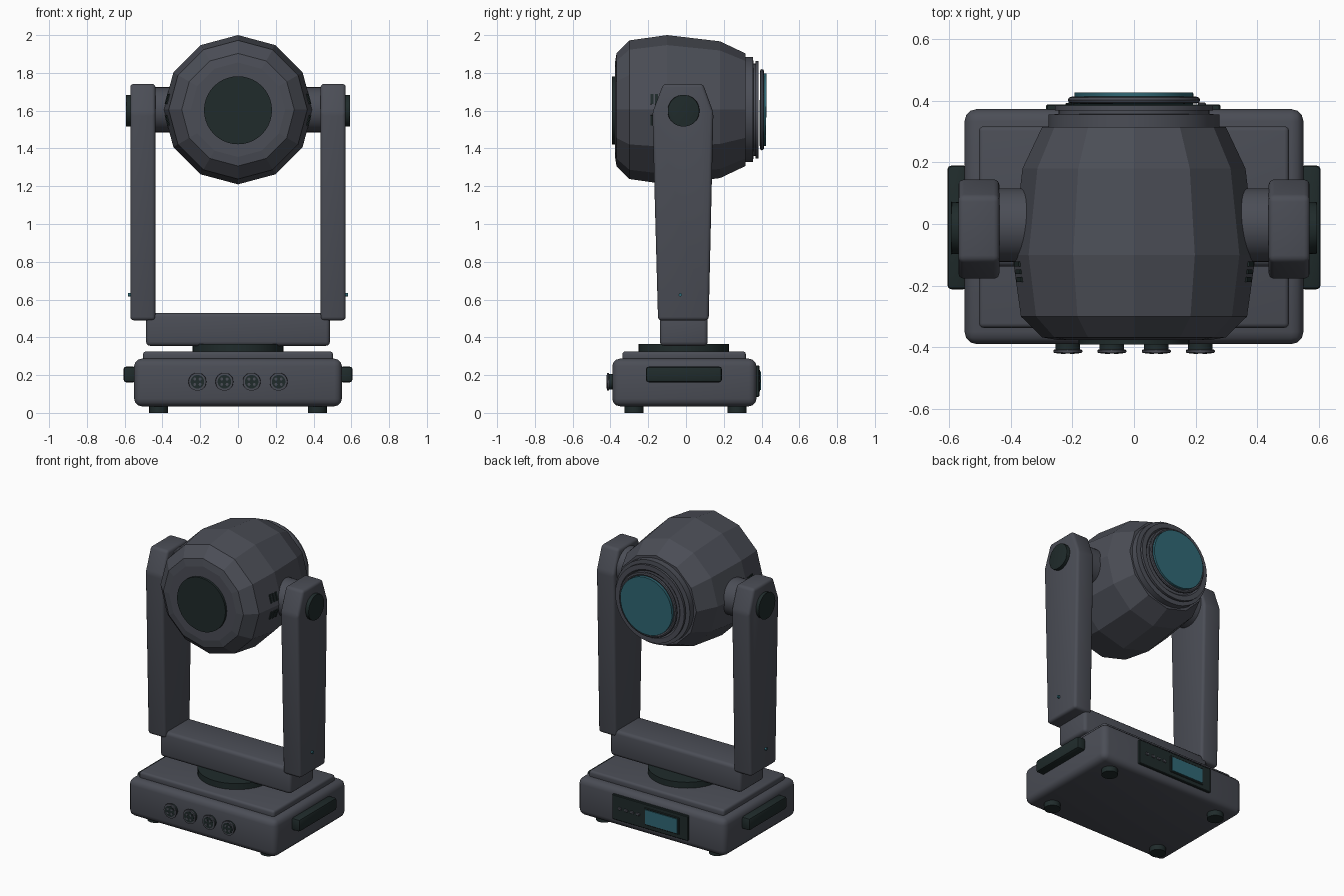
import bpy, bmesh, math
from mathutils import Matrix, Vector

if "Cube" in bpy.data.objects:
    bpy.data.objects.remove(bpy.data.objects["Cube"])


def material(name, rgb):
    m = bpy.data.materials.new(name)
    m.diffuse_color = (*rgb, 1)
    m.use_nodes = True
    m.node_tree.nodes["Principled BSDF"].inputs["Base Color"].default_value = m.diffuse_color
    return m


GREY = material("charcoal grey", (0.070, 0.075, 0.093))
DARK = material("dark green black", (0.014, 0.024, 0.024))
TEAL = material("teal glass", (0.030, 0.140, 0.180))
AXIS = {"x": Vector((1, 0, 0)), "y": Vector((0, 1, 0)), "z": Vector((0, 0, 1))}


def finish(name, bm, mat, bevel=0, segs=3, smooth=True):
    if bevel:
        edges = [e for e in bm.edges if e.calc_face_angle(0) > 0.6]
        bmesh.ops.bevel(bm, geom=edges, offset=bevel, segments=segs,
                        profile=0.5, affect='EDGES', clamp_overlap=True)
    bmesh.ops.recalc_face_normals(bm, faces=bm.faces)
    me = bpy.data.meshes.new(name)
    bm.to_mesh(me)
    bm.free()
    me.materials.append(mat)
    if smooth:
        for p in me.polygons:
            p.use_smooth = True
        me.set_sharp_from_angle(angle=math.radians(32))
    ob = bpy.data.objects.new(name, me)
    bpy.context.collection.objects.link(ob)
    return ob


def box(name, x, y, z, mat, bevel=0, segs=3):
    bm = bmesh.new()
    bmesh.ops.create_cube(bm, size=1)
    for v in bm.verts:
        for i, (lo, hi) in enumerate((x, y, z)):
            v.co[i] = lo if v.co[i] < 0 else hi
    return finish(name, bm, mat, bevel, segs)


def cyl(name, axis, start, length, r, mat, n=32, bevel=0):
    """Cylinder that begins at start and runs along an axis (signed length)."""
    bm = bmesh.new()
    bmesh.ops.create_cone(bm, cap_ends=True, segments=n, radius1=r, radius2=r,
                          depth=abs(length))
    d = AXIS[axis] * length
    rot = Vector((0, 0, 1)).rotation_difference(d).to_matrix().to_4x4()
    bm.transform(Matrix.Translation(Vector(start) + d / 2) @ rot)
    return finish(name, bm, mat, bevel, 2)


def lathe_y(name, profile, cz, n, mat, smooth, closed=False):
    """Revolve (y, radius) points about the y axis at height cz."""
    bm = bmesh.new()
    rings = [[bm.verts.new((r * math.sin(2 * math.pi * i / n), y,
                            cz + r * math.cos(2 * math.pi * i / n)))
              for i in range(n)] for y, r in profile]
    pairs = list(zip(rings, rings[1:]))
    if closed:
        pairs.append((rings[-1], rings[0]))
    else:
        bm.faces.new(rings[0])
        bm.faces.new(rings[-1])
    for a, b in pairs:
        for i in range(n):
            j = (i + 1) % n
            bm.faces.new((a[i], a[j], b[j], b[i]))
    return finish(name, bm, mat, smooth=smooth)


# Base with upper deck and turntable
box("base", (-.55, .55), (-.39, .373), (.035, .287), GREY, .04)
box("base_deck", (-.503, .503), (-.337, .317), (.27, .325), GREY, .015)
cyl("turntable", "z", (0, -.012, .32), .045, .24, DARK, 40)

# Feet
for x in (-.42, .42):
    for y in (-.275, .27):
        cyl("foot", "z", (x, y, 0), .045, .05, DARK, 24)

# Front sockets: stem, flange, dark insert and contact pins
for x in (-.215, -.072, .072, .215):
    c = (x, -.38, .165)
    cyl("socket_stem", "y", c, -.032, .04, DARK, 24)
    cyl("socket_flange", "y", (x, -.408, .165), -.010, .047, GREY, 24, .003)
    cyl("socket_insert", "y", (x, -.416, .165), -.004, .036, DARK, 24)
    for k in range(4):
        a = math.pi / 4 + k * math.pi / 2
        cyl("socket_pin", "y", (x + .02 * math.cos(a), -.418,
            .165 + .02 * math.sin(a)), -.004, .008, GREY, 10)

# Rear control panel with screen and buttons
box("control_panel", (-.285, .28), (.36, .388), (.085, .252), DARK, .004, 1)
box("screen_frame", (-.222, .037), (.38, .393), (.113, .227), DARK, .003, 1)
box("screen", (-.213, .028), (.385, .398), (.122, .218), TEAL)
for k in range(4):
    x = .085 + .045 * k
    box("panel_button", (x - .013, x + .013), (.385, .394), (.16, .178),
        GREY, .003, 1)

# Yoke crossbar
box("yoke_crossbar", (-.487, .487), (-.138, .115), (.355, .53), GREY, .022)

ARM = [(-.148, .49), (.12, .49), (.145, 1.59), (.09, 1.742),
       (-.12, 1.742), (-.178, 1.59)]
HEAD_Z = 1.605
for s in (-1, 1):
    # Tapered yoke arm
    bm = bmesh.new()
    inner = [bm.verts.new((s * .437, y, z)) for y, z in ARM]
    outer = [bm.verts.new((s * .57, y, z)) for y, z in ARM]
    bm.faces.new(inner)
    bm.faces.new(outer)
    for i in range(6):
        j = (i + 1) % 6
        bm.faces.new((inner[i], inner[j], outer[j], outer[i]))
    bmesh.ops.recalc_face_normals(bm, faces=bm.faces)
    # bevel every edge except the nearly straight ones
    edges = [e for e in bm.edges if e.calc_face_angle(0) > 0.3]
    bmesh.ops.bevel(bm, geom=edges, offset=.018, segments=3, profile=.5,
                    affect='EDGES', clamp_overlap=True)
    finish("yoke_arm", bm, GREY)

    # Tilt pivot, outer cap and indicator stud
    cyl("tilt_pivot", "x", (s * .33, -.004, HEAD_Z), s * .12, .12, GREY, 32)
    cyl("tilt_cap", "x", (s * .56, -.013, 1.6), s * .034, .084, DARK, 32, .004)
    cyl("indicator_stud", "x", (s * .565, -.03, .625), s * .017, .009, TEAL, 12)

    # Carry handle
    box("side_handle", tuple(sorted((s * .54, s * .606))), (-.212, .19),
        (.162, .245), DARK, .014, 2)

    # Vent slots lying on the head facets
    for up in (-1, 1):
        for k in range(3):
            y = -.18 + .025 * k
            bm = bmesh.new()
            bmesh.ops.create_cube(bm, size=1)
            bm.transform(Matrix.Diagonal((.008, .016, .055, 1)))
            tilt = Matrix.Rotation(-s * up * math.radians(15), 4, 'Y')
            x = s * (.374 + .15 * (y + .155))
            bm.transform(Matrix.Translation((x, y, HEAD_Z + up * .056)) @ tilt)
            finish("vent_slot", bm, DARK)

# Faceted head shell
lathe_y("head_shell", [(-.376, .25), (-.368, .298), (-.30, .367), (-.10, .395),
        (.18, .362), (.315, .298)], HEAD_Z, 12, GREY, False)
cyl("rear_cap", "y", (0, -.37, HEAD_Z - .003), -.021, .18, DARK, 40)

# Stepped lens collar
lathe_y("lens_collar", [(.30, .278), (.355, .278), (.357, .245), (.368, .245),
        (.369, .257), (.385, .257), (.385, .225), (.375, .215)],
        HEAD_Z, 40, GREY, True)

# Rounded lens ring and lens
ring = [(.402 + .011 * math.cos(k * math.pi / 4),
         .203 + .012 * math.sin(k * math.pi / 4)) for k in range(8)]
lathe_y("lens_ring", ring, HEAD_Z, 40, GREY, True, closed=True)
cyl("lens", "y", (0, .391, HEAD_Z), .033, .193, TEAL, 40, .003)
